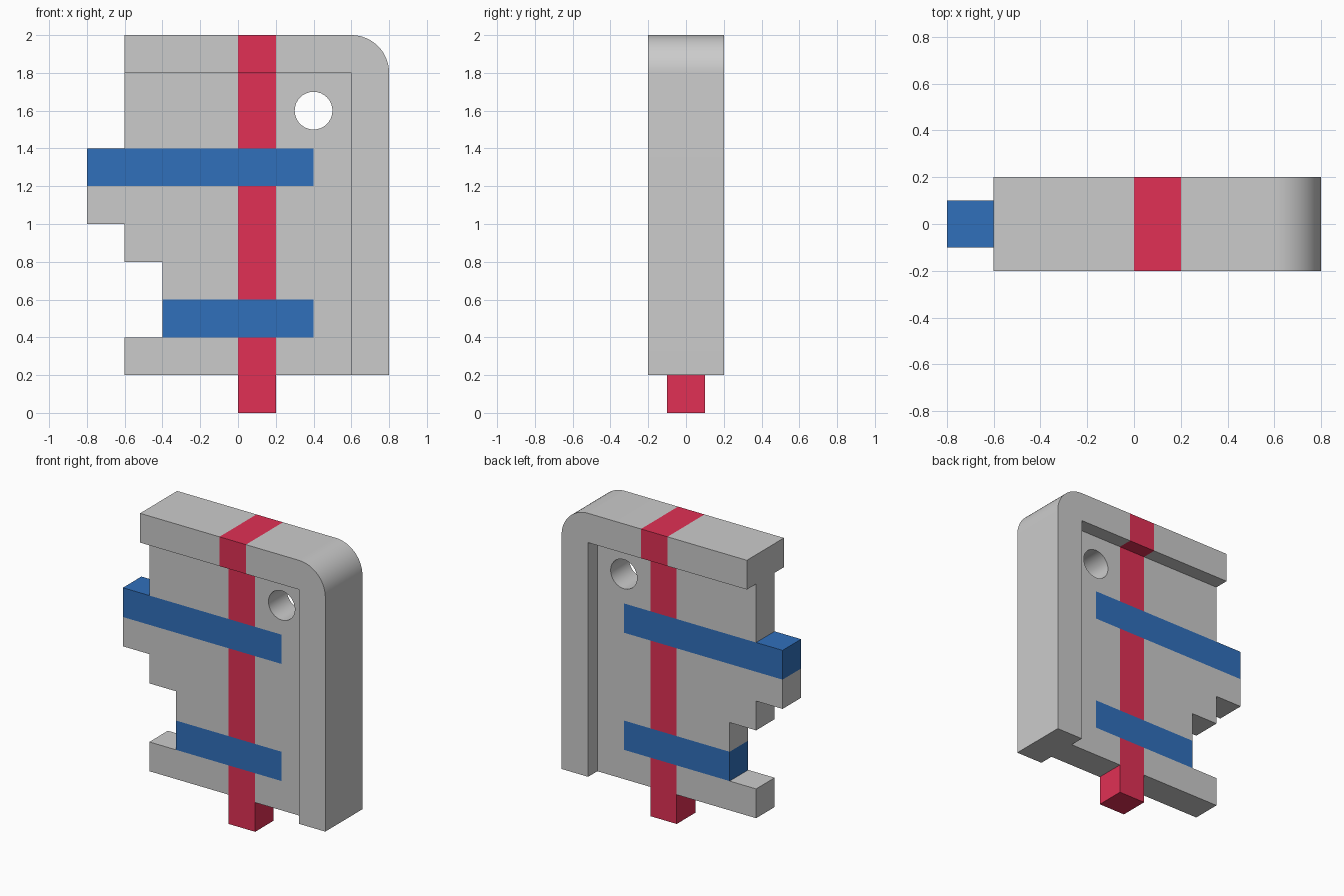
import bpy, bmesh
from math import sin, cos, pi

if "Cube" in bpy.data.objects:
    bpy.data.objects.remove(bpy.data.objects["Cube"])


def material(name, color):
    m = bpy.data.materials.new(name)
    m.diffuse_color = color
    m.use_nodes = True
    m.node_tree.nodes["Principled BSDF"].inputs["Base Color"].default_value = m.diffuse_color
    return m


def rect(x0, x1, z0, z1):
    return [(x0, z0), (x1, z0), (x1, z1), (x0, z1)]


def arc(cx, cz, r, a0, a1, n):
    return [(cx + r * cos(a0 + (a1 - a0) * i / n), cz + r * sin(a0 + (a1 - a0) * i / n))
            for i in range(n + 1)]


def part(name, outlines, half_depth, mat=None):
    """Extrude one or more XZ outlines symmetrically along Y into one object."""
    bm = bmesh.new()
    for pts in outlines:
        face = bm.faces.new([bm.verts.new((x, -half_depth, z)) for x, z in pts])
        ext = bmesh.ops.extrude_face_region(bm, geom=[face], use_keep_orig=True)
        moved = [g for g in ext["geom"] if isinstance(g, bmesh.types.BMVert)]
        bmesh.ops.translate(bm, verts=moved, vec=(0, 2 * half_depth, 0))
    bmesh.ops.recalc_face_normals(bm, faces=bm.faces)
    mesh = bpy.data.meshes.new(name)
    bm.to_mesh(mesh)
    bm.free()
    ob = bpy.data.objects.new(name, mesh)
    bpy.context.collection.objects.link(ob)
    if mat:
        mesh.materials.append(mat)
    return ob


def activate(ob):
    bpy.ops.object.select_all(action='DESELECT')
    ob.select_set(True)
    bpy.context.view_layer.objects.active = ob


red = material("red", (0.75, 0.03, 0.09, 1))
blue = material("blue", (0.03, 0.16, 0.5, 1))
THIN, THICK = 0.1, 0.2

# Raised rim along the top and right side, with one rounded corner
rim_right = ([(0.2, 1.8), (0.6, 1.8), (0.6, 0.2), (0.8, 0.2)]
             + arc(0.6, 1.8, 0.2, 0, pi / 2, 16) + [(0.2, 2.0)])
rim = part("rim", [rect(-0.6, 0, 1.8, 2.0), rim_right], THICK)

# Thin flag panel with stepped left edge, leaving room for the inlaid stripes
panel_middle = [(-0.4, 0.6), (0, 0.6), (0, 1.2), (-0.8, 1.2),
                (-0.8, 1.0), (-0.6, 1.0), (-0.6, 0.8), (-0.4, 0.8)]
panel_right = [(0.2, 0.2), (0.6, 0.2), (0.6, 1.8), (0.2, 1.8), (0.2, 1.4), (0.4, 1.4),
               (0.4, 1.2), (0.2, 1.2), (0.2, 0.6), (0.4, 0.6), (0.4, 0.4), (0.2, 0.4)]
panel = part("panel", [rect(-0.6, 0, 0.2, 0.4), panel_middle,
                       rect(-0.6, 0, 1.4, 1.8), panel_right], THIN)

# Round hole through the panel
cutter = part("hole_cutter", [arc(0.4, 1.6, 0.1, 0, 2 * pi, 32)[:-1]], 0.3)
cutter.hide_render = True
mod = panel.modifiers.new("hole", 'BOOLEAN')
mod.operation = 'DIFFERENCE'
mod.solver = 'EXACT'
mod.object = cutter
activate(panel)
bpy.ops.object.modifier_apply(modifier=mod.name)
bpy.data.objects.remove(cutter)

for ob in (rim, panel):
    activate(ob)
    bpy.ops.object.shade_smooth_by_angle()

# Red upright stripe, interrupted by the blue bars, and its thick cap in the rim
part("upright_stripe", [rect(0, 0.2, a, b) for a, b in ((0, 0.4), (0.6, 1.2), (1.4, 1.8))],
     THIN, red)
part("upright_cap", [rect(0, 0.2, 1.8, 2.0)], THICK, red)

# Blue cross bars
part("upper_bar", [rect(-0.8, 0.4, 1.2, 1.4)], THIN, blue)
part("lower_bar", [rect(-0.4, 0.4, 0.4, 0.6)], THIN, blue)
